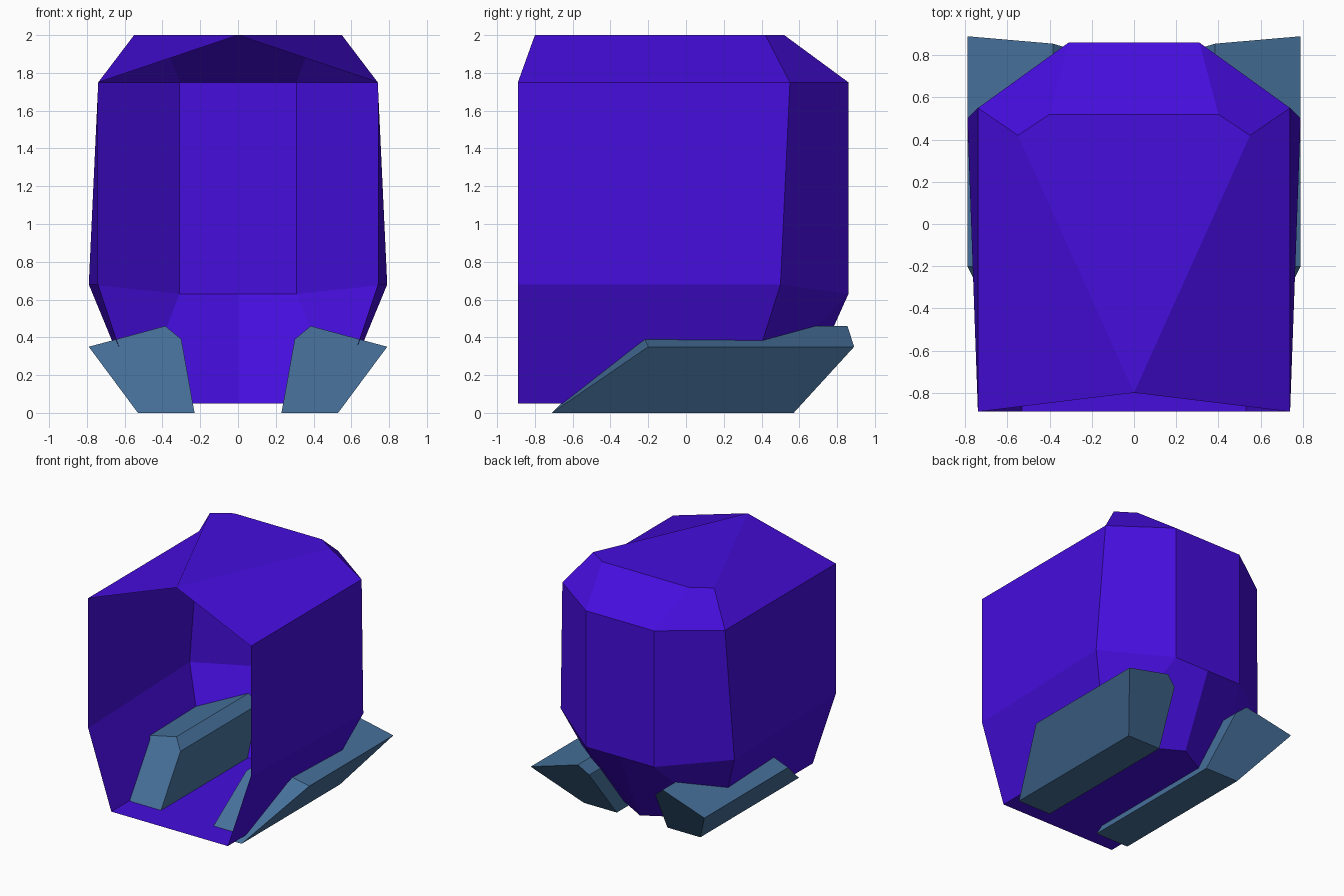
import bpy, bmesh
from mathutils import Vector

if "Cube" in bpy.data.objects:
    bpy.data.objects.remove(bpy.data.objects["Cube"])


def make_material(name, color):
    mat = bpy.data.materials.new(name)
    mat.diffuse_color = (*color, 1)
    mat.use_nodes = True
    mat.node_tree.nodes["Principled BSDF"].inputs["Base Color"].default_value = mat.diffuse_color
    return mat


def mirrored_part(name, points, faces, centre, mat):
    """Build the right half as flat faces turned outward, then mirror it in x."""
    bm = bmesh.new()
    verts = {k: bm.verts.new(p) for k, p in points.items()}
    for f in faces:
        bm.faces.new([verts[k] for k in f])
    for f in bm.faces:
        f.normal_update()
        if f.normal.dot(f.calc_center_median() - Vector(centre)) < 0:
            f.normal_flip()
    mesh = bpy.data.meshes.new(name)
    bm.to_mesh(mesh)
    bm.free()
    mesh.materials.append(mat)
    obj = bpy.data.objects.new(name, mesh)
    bpy.context.collection.objects.link(obj)
    mod = obj.modifiers.new("mirror", 'MIRROR')
    mod.use_mirror_merge = True
    mod.merge_threshold = 0.001
    return obj


purple = make_material("purple_shell", (0.06, 0.004, 0.72))
steel = make_material("steel_blue", (0.06, 0.16, 0.32))

# Open-fronted hood: roof (r), shoulder (s), waist (w) and floor (f) levels
hood = {
    'r0': (0, -0.80, 2), 'r1': (0.55, 0.42, 2), 'r2': (0.40, 0.52, 2), 'r3': (0, 0.52, 2),
    's0': (0.74, -0.89, 1.75), 's1': (0.74, 0.55, 1.75), 's2': (0.31, 0.86, 1.75), 's3': (0, 0.86, 1.75),
    'w0': (0.74, -0.89, 0.68), 'w1': (0.79, 0.50, 0.68), 'w2': (0.31, 0.86, 0.63), 'w3': (0, 0.86, 0.63),
    'f0': (0.53, -0.89, 0.05), 'f1': (0.53, 0.30, 0.05), 'f2': (0, 0.60, 0.05), 'f3': (0, -0.89, 0.05),
}
hood_faces = [
    ('r0', 'r1', 'r2', 'r3'),                                        # roof
    ('r0', 's0', 's1', 'r1'), ('r1', 's1', 's2', 'r2'), ('r2', 's2', 's3', 'r3'),
    ('s0', 'w0', 'w1', 's1'), ('s1', 'w1', 'w2', 's2'), ('s2', 'w2', 'w3', 's3'),
    ('w0', 'f0', 'f1', 'w1'), ('w1', 'f1', 'w2'), ('w2', 'f1', 'f2', 'w3'),
    ('f0', 'f3', 'f2', 'f1'),                                        # floor
]
mirrored_part("hood_shell", hood, hood_faces, (0, -0.1, 1), purple)

# Side skids: five-sided section (x, z) with slanted front and back ends (y)
section = [(0.23, 0), (0.53, 0), (0.79, 0.35), (0.385, 0.46), (0.30, 0.39)]
front_y = [-0.71, -0.71, -0.20, -0.25, -0.32]
back_y = [0.57, 0.57, 0.89, 0.855, 0.83]
skid = {}
for i, (x, z) in enumerate(section):
    skid['a', i] = (x, front_y[i], z)
    skid['b', i] = (x, back_y[i], z)
skid_faces = [[(e, i) for i in range(5)] for e in 'ab']
skid_faces += [[('a', i), ('a', (i + 1) % 5), ('b', (i + 1) % 5), ('b', i)] for i in range(5)]
mirrored_part("side_skids", skid, skid_faces, (0.45, 0.15, 0.22), steel)
